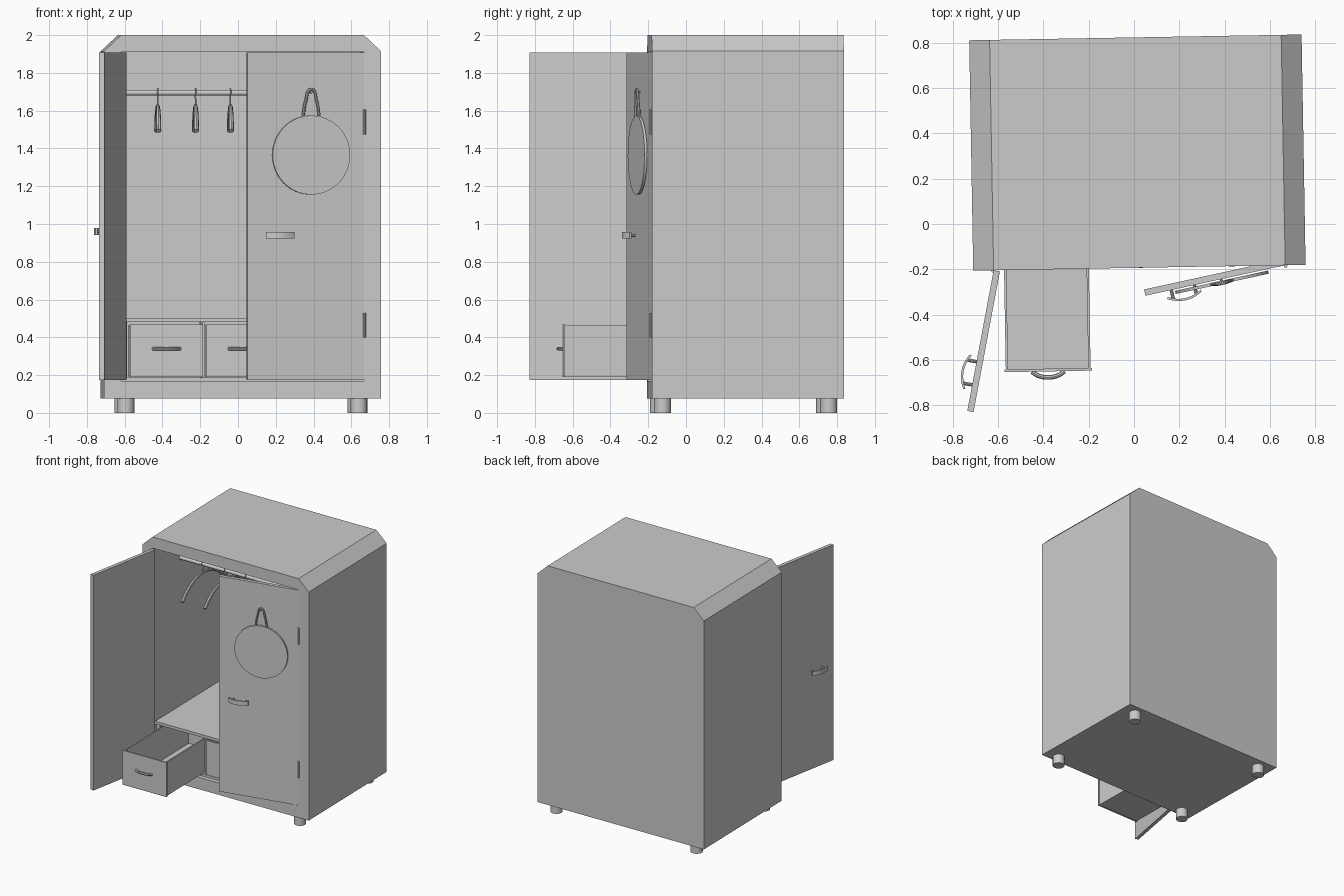
import bpy, bmesh, math
from mathutils import Matrix, Vector

if "Cube" in bpy.data.objects:
    bpy.data.objects.remove(bpy.data.objects["Cube"])

T, R = Matrix.Translation, Matrix.Rotation
W, D = 0.733, 0.508          # half width and half depth of the cabinet
IN = 0.643                   # half width of the opening
LOW, HIGH = 0.17, 1.91       # opening bottom and top

grey = bpy.data.materials.new("light_grey")
grey.diffuse_color = (0.6, 0.6, 0.6, 1)
grey.use_nodes = True
grey.node_tree.nodes["Principled BSDF"].inputs["Base Color"].default_value = grey.diffuse_color

# whole wardrobe stands turned by one degree
BASE = T((0.015, 0.315, 0)) @ R(math.radians(1), 4, 'Z')


def finish(name, bm, frame=BASE):
    bm.transform(frame)
    bmesh.ops.recalc_face_normals(bm, faces=bm.faces)
    me = bpy.data.meshes.new(name)
    bm.to_mesh(me)
    bm.free()
    me.materials.append(grey)
    ob = bpy.data.objects.new(name, me)
    bpy.context.collection.objects.link(ob)
    return ob


def add_box(bm, lo, hi):
    lo, hi = Vector(lo), Vector(hi)
    s = hi - lo
    bmesh.ops.create_cube(bm, size=1, matrix=T((lo + hi) / 2) @ Matrix.Diagonal((*s, 1)))


def box(name, lo, hi, frame=BASE):
    bm = bmesh.new()
    add_box(bm, lo, hi)
    return finish(name, bm, frame)


def cyl(name, pos, r, h, axis='Z', n=16, frame=BASE):
    turn = {'Z': Matrix(), 'X': R(math.pi / 2, 4, 'Y'), 'Y': R(math.pi / 2, 4, 'X')}[axis]
    bm = bmesh.new()
    bmesh.ops.create_cone(bm, cap_ends=True, segments=n, radius1=r, radius2=r,
                          depth=h, matrix=T(pos) @ turn)
    return finish(name, bm, frame)


def prism(name, pts, offset, frame=BASE):
    bm = bmesh.new()
    f = bm.faces.new([bm.verts.new(p) for p in pts])
    g = bmesh.ops.extrude_face_region(bm, geom=[f])
    bmesh.ops.translate(bm, verts=[v for v in g['geom'] if isinstance(v, bmesh.types.BMVert)],
                        vec=offset)
    return finish(name, bm, frame)


def tube(name, pts, radius, frame=BASE, radii=None):
    cu = bpy.data.curves.new(name + "_path", 'CURVE')
    cu.dimensions = '3D'
    cu.bevel_depth, cu.bevel_resolution, cu.use_fill_caps = radius, 2, True
    cu.resolution_u = 5
    sp = cu.splines.new('BEZIER')
    sp.bezier_points.add(len(pts) - 1)
    for i, (bp, p) in enumerate(zip(sp.bezier_points, pts)):
        bp.co = p
        bp.handle_left_type = bp.handle_right_type = 'AUTO'
        bp.radius = radii[i] if radii else 1
    tmp = bpy.data.objects.new(name + "_path", cu)
    bpy.context.collection.objects.link(tmp)
    me = bpy.data.meshes.new_from_object(tmp.evaluated_get(bpy.context.evaluated_depsgraph_get()))
    bm = bmesh.new()
    bm.from_mesh(me)
    bpy.data.objects.remove(tmp)
    bpy.data.meshes.remove(me)
    return finish(name, bm, frame)


# cabinet: chamfered outline with a hollow cut in from the front
c = 0.09
cabinet = prism("cabinet", [(-W, -D, 0.075), (W, -D, 0.075), (W, -D, 1.915),
                            (W - c, -D, 2), (-W + c, -D, 2), (-W, -D, 1.915)], (0, 2 * D, 0))
cutter = box("cabinet_cutter", (-IN, -D - 0.1, LOW), (IN, D - 0.03, HIGH))
cutter.hide_render = True
mod = cabinet.modifiers.new("hollow", 'BOOLEAN')
mod.object, mod.operation, mod.solver = cutter, 'DIFFERENCE', 'EXACT'
bpy.context.view_layer.objects.active = cabinet
bpy.ops.object.modifier_apply(modifier=mod.name)
bpy.data.objects.remove(cutter)

# feet
for sx in (-1, 1):
    for y in (-0.45, 0.43):
        cyl("foot", (sx * 0.617, y, 0.0385), 0.045, 0.077)

# drawer compartment: shelf, floor board, dividers
FR, BK = -D + 0.035, D - 0.03
box("shelf", (-IN, FR, 0.48), (IN, BK, 0.502))
box("drawer_floor", (-IN, FR, LOW), (IN, BK, 0.188))
for x in (-0.205, 0.205):
    box("drawer_divider", (x - 0.008, FR + 0.015, 0.188), (x + 0.008, BK, 0.48))
for s in (-1, 1):
    a, b = sorted((s * IN, s * 0.61))
    box("drawer_side_filler", (a, FR + 0.015, 0.188), (b, BK, 0.48))

# drawers: the left one is pulled out
for i, pull in enumerate((0.485, 0, 0)):
    F = BASE @ T(((i - 1) * 0.41, FR - pull, 0))
    bm = bmesh.new()
    w, t, L, z0, z1 = 0.187, 0.01, 0.85, 0.192, 0.464
    add_box(bm, (-w, 0.012, z0), (w, L, z0 + t))
    add_box(bm, (-w, 0.012, z0 + t), (-w + t, L, z1))
    add_box(bm, (w - t, 0.012, z0 + t), (w, L, z1))
    add_box(bm, (-w + t, L - t, z0 + t), (w - t, L, z1))
    finish("drawer_box", bm, F)
    box("drawer_front", (-0.193, 0, 0.19), (0.193, 0.012, 0.467), F)
    tube("drawer_handle", [(-0.072, 0, 0.34), (-0.045, -0.018, 0.34), (0, -0.026, 0.34),
                           (0.045, -0.018, 0.34), (0.072, 0, 0.34)], 0.01, F)

# doors with handles and hinges (s = side the hinge is on)
frames = {}
for s, ang, hz in ((-1, -101.6, 0.96), (1, 11.3, 0.94)):
    F = BASE @ T((s * IN, -D, 0)) @ R(math.radians(ang), 4, 'Z')
    frames[s] = F
    a, b = sorted((0, -s * 0.631))
    box("door", (a, 0, LOW + 0.003), (b, 0.028, HIGH - 0.003), F)
    hx = -s * 0.462
    arc = [(u / 4 * 0.077, -0.058 + 0.022 * (u / 4) ** 2) for u in range(-4, 5)]
    ring = [(hx + x, y, hz - 0.018) for x, y in arc] + \
           [(hx + x * 0.98, y + 0.01, hz - 0.018) for x, y in reversed(arc)]
    prism("door_handle", ring, (0, 0, 0.036), F)
    for d in (-0.052, 0.052):
        cyl("handle_post", (hx + d, -0.02, hz), 0.008, 0.044, 'Y', 10, F)
    for z in (0.465, 1.54):
        cyl("hinge", (s * (IN + 0.002), -D - 0.003, z), 0.008, 0.13, 'Z', 10)

# round hanging disc with a strap loop on the right door
F, dx = frames[1], -0.289
cyl("hanging_disc", (dx, -0.014, 1.365), 0.21, 0.014, 'Y', 32, F)
tube("disc_strap", [(dx - 0.045, -0.014, 1.56), (dx - 0.03, -0.016, 1.65), (dx, -0.018, 1.713),
                    (dx + 0.03, -0.016, 1.65), (dx + 0.045, -0.014, 1.56)], 0.008, F)
cyl("strap_peg", (dx, -0.012, 1.698), 0.006, 0.026, 'Y', 10, F)

# clothes rail with three hangers
RY, RZ = -0.145, 1.695
cyl("clothes_rail", (0, RY, RZ), 0.015, 2 * IN, 'X', 16)
for x in (-0.4425, -0.2425, -0.0575):
    F = BASE @ T((x, RY, 0))
    arm = [(0.275, 1.493), (0.2, 1.565), (0.1, 1.612)]
    path = [(0, -y, z) for y, z in arm] + [(0, 0, 1.625)] + [(0, y, z) for y, z in reversed(arm)]
    tube("hanger_arms", path, 0.014, F, (1, 0.95, 0.8, 0.7, 0.8, 0.95, 1))
    tube("hanger_hook", [(0, 0, 1.62), (0, 0, 1.658), (0, 0.021, 1.685), (0, 0.016, 1.71),
                         (0, 0, 1.716), (0, -0.016, 1.71), (0, -0.021, 1.69)], 0.004, F)

# smooth the round parts, keep corners sharp
bpy.ops.object.select_all(action='SELECT')
bpy.context.view_layer.objects.active = cabinet
bpy.ops.object.shade_smooth_by_angle(angle=math.radians(35))
